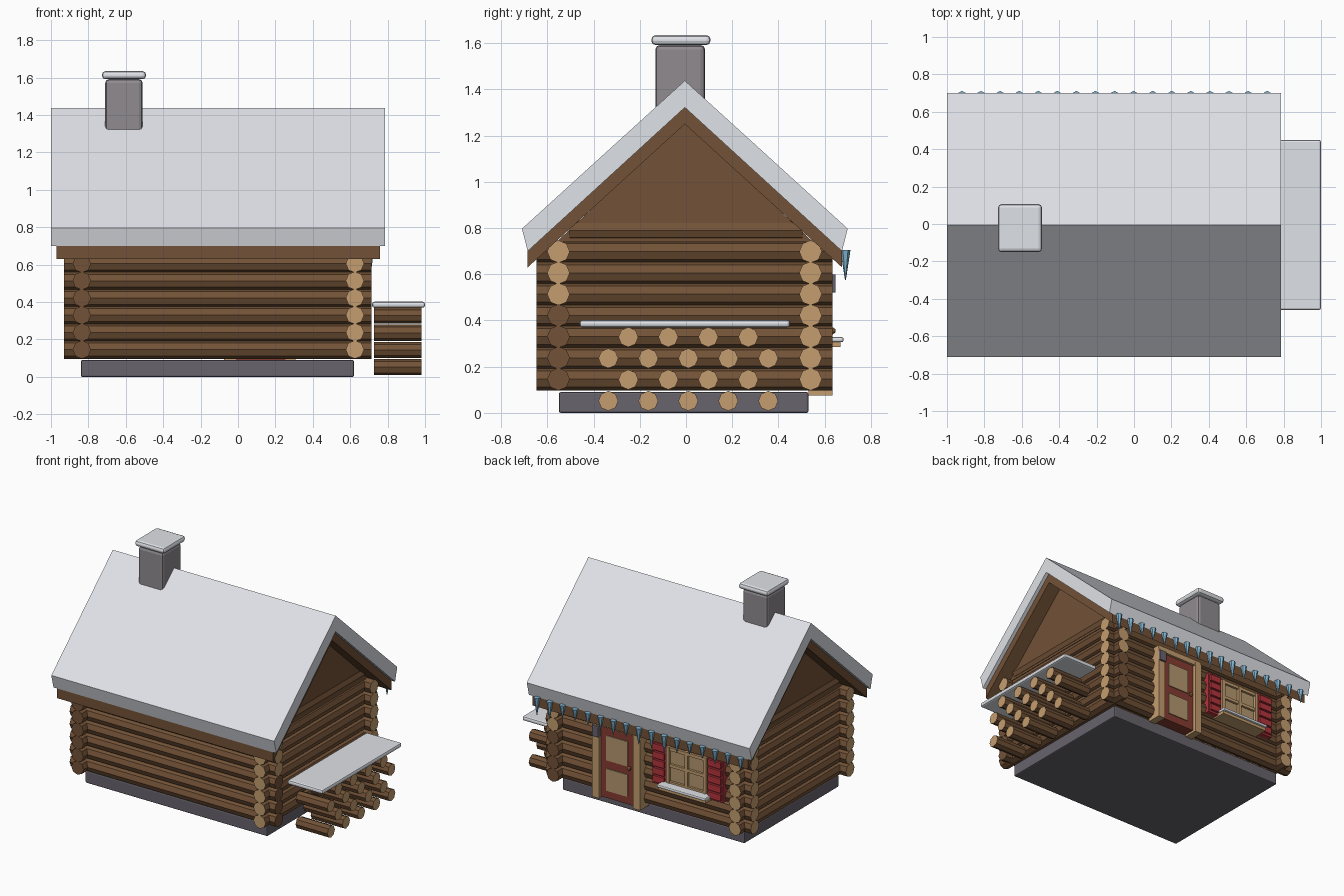
import bpy, bmesh, math, random
from mathutils import Matrix, Vector

random.seed(4)
if "Cube" in bpy.data.objects:
    bpy.data.objects.remove(bpy.data.objects["Cube"])


def material(name, r, g, b):
    m = bpy.data.materials.new(name)
    m.use_nodes = True
    m.diffuse_color = (r, g, b, 1)
    m.node_tree.nodes["Principled BSDF"].inputs["Base Color"].default_value = (r, g, b, 1)
    return m


SNOW = material("snow", .74, .76, .80)
STONE = material("dark stone", .135, .125, .15)
BRICK = material("chimney grey", .28, .26, .28)
LOG = material("log brown", .17, .085, .038)
CUT = material("cut wood", .55, .34, .16)
DOOR = material("door red brown", .24, .045, .03)
RED = material("shutter red", .45, .035, .045)
ICE = material("ice blue", .22, .46, .64)
PANE = material("window tan", .46, .31, .16)
BRASS = material("knob brass", .40, .20, .06)


def finish(name, bm, *mats):
    me = bpy.data.meshes.new(name)
    bmesh.ops.recalc_face_normals(bm, faces=bm.faces)
    bm.to_mesh(me)
    bm.free()
    for m in mats:
        me.materials.append(m)
    ob = bpy.data.objects.new(name, me)
    bpy.context.collection.objects.link(ob)
    return ob


def box(name, x, y, z, mat, bevel=0):
    """Box between (min, max) pairs."""
    bm = bmesh.new()
    size = [p[1] - p[0] for p in (x, y, z)]
    mid = [(p[0] + p[1]) / 2 for p in (x, y, z)]
    bmesh.ops.create_cube(bm, size=1, matrix=Matrix.Translation(mid) @ Matrix.Diagonal((*size, 1)))
    ob = finish(name, bm, mat)
    if bevel:
        mod = ob.modifiers.new("soft edges", 'BEVEL')
        mod.width, mod.segments = bevel, 2
    return ob


def log(name, axis, lo, hi, a, b, r, plain_end=0):
    """Eight-sided log along 'X' or 'Y'; plain_end leaves one end in bark colour."""
    bm = bmesh.new()
    mid = (lo + hi) / 2
    if axis == 'X':
        along, place = Vector((1, 0, 0)), (mid, a, b)
        rot = Matrix.Rotation(math.pi / 2, 4, 'Y')
    else:
        along, place = Vector((0, 1, 0)), (a, mid, b)
        rot = Matrix.Rotation(math.pi / 2, 4, 'X')
    bmesh.ops.create_cone(bm, cap_ends=True, segments=8, radius1=r, radius2=r,
                          depth=hi - lo, matrix=Matrix.Translation(place) @ rot)
    bm.normal_update()
    for f in bm.faces:
        d = f.normal.dot(along)
        if abs(d) > .9 and d * plain_end <= 0:
            f.material_index = 1
    return finish(name, bm, LOG, CUT)


def prism(name, profile, x0, x1, mat):
    """Extrude a (y, z) outline along x."""
    bm = bmesh.new()
    face = bm.faces.new([bm.verts.new((x0, y, z)) for y, z in profile])
    ext = bmesh.ops.extrude_face_region(bm, geom=[face])
    moved = [v for v in ext["geom"] if isinstance(v, bmesh.types.BMVert)]
    bmesh.ops.translate(bm, verts=moved, vec=(x1 - x0, 0, 0))
    return finish(name, bm, mat)


# Foundation
box("foundation", (-.84, .62), (-.55, .53), (0, .09), STONE, .008)

# Log walls, crossing at the corners
for i in range(7):
    z = .146 + .092 * i
    low = i < 4
    log("front_wall_log", 'X', -.93, .715, -.552, z, .049, 1 if low else 0)
    log("back_wall_log", 'X', -.93, .715, .539, z, .049)
    log("left_wall_log", 'Y', -.647, .634, .625, z, .049, 1 if low else 0)
    log("right_wall_log", 'Y', -.647, .634, -.835, z, .049, -1)

# Gables with a short top log
for side, x in (("left", .625), ("right", -.835)):
    log(side + "_gable_log", 'Y', -.505, .505, x, .79, .045)
    prism(side + "_gable", [(-.56, .74), (.55, .74), (-.005, 1.26)], x - .03, x + .03, LOG)

# Timber roof deck and snow cover
prism("roof_deck", [(-.685, .63), (-.685, .703), (-.005, 1.325), (.675, .703),
                    (.675, .63), (-.005, 1.25)], -.97, .76, LOG)
prism("roof_snow", [(-.685, .70), (-.71, .797), (-.005, 1.438), (.70, .797),
                    (.675, .70), (-.005, 1.322)], -1, .787, SNOW)

# Chimney
box("chimney", (-.71, -.51), (-.133, .083), (1.15, 1.592), BRICK, .02)
box("chimney_snow", (-.727, -.492), (-.15, .106), (1.592, 1.635), SNOW, .018)

# Woodpile and its snowy cover
for row in range(4):
    count = 5 - row % 2
    for k in range(count):
        y = .01 + .173 * (k - (count - 1) / 2)
        log("firewood", 'X', .727, .982, y, .052 + .092 * row, .043)
box("woodpile_snow", (.717, 1), (-.46, .45), (.37, .402), SNOW, .012)

# Door with posts, panels, knob and lantern
box("door", (-.013, .255), (.53, .615), (.085, .60), DOOR)
for x in (-.075, .253):
    box("door_post", (x, x + .055), (.53, .634), (.075, .62), CUT)
box("door_lintel", (-.075, .308), (.53, .632), (.60, .64), CUT)
for z0, z1 in ((.14, .30), (.36, .54)):
    box("door_panel", (.035, .205), (.614, .622), (z0, z1), PANE)
bm = bmesh.new()
bmesh.ops.create_icosphere(bm, subdivisions=1, radius=.017,
                           matrix=Matrix.Translation((.015, .632, .355)))
finish("door_knob", bm, BRASS)
box("lantern", (.25, .305), (.60, .648), (.52, .60), STONE, .006)

# Window with frame, glazing bars and snowy sill
WX0, WX1, WZ0, WZ1 = -.595, -.275, .32, .59
box("window_pane", (WX0, WX1), (.53, .604), (WZ0, WZ1), PANE)
for x in (WX0, (WX0 + WX1) / 2 - .012, WX1 - .025):
    box("window_upright", (x, x + .025), (.59, .622), (WZ0, WZ1), CUT)
for z in (WZ0, .445, WZ1 - .025):
    box("window_bar", (WX0, WX1), (.59, .62), (z, z + .022), CUT)
box("window_sill", (-.625, -.245), (.56, .668), (.285, .308), CUT)
box("sill_snow", (-.63, -.24), (.58, .682), (.306, .328), SNOW, .008)

# Shutters with slats
for x0, x1 in ((-.725, -.60), (-.27, -.16)):
    box("shutter", (x0, x1), (.53, .61), (.295, .605), RED)
    for i in range(5):
        z = .31 + .058 * i
        box("shutter_slat", (x0 + .01, x1 - .01), (.60, .626), (z, z + .045), RED)

# Icicles along the back eave
for i in range(17):
    length = random.uniform(.08, .135)
    bm = bmesh.new()
    bmesh.ops.create_cone(bm, cap_ends=True, segments=6, radius1=.002, radius2=.022, depth=length,
                          matrix=Matrix.Translation((-.92 + .102 * i, .69, .706 - length / 2)))
    finish("icicle", bm, ICE)
